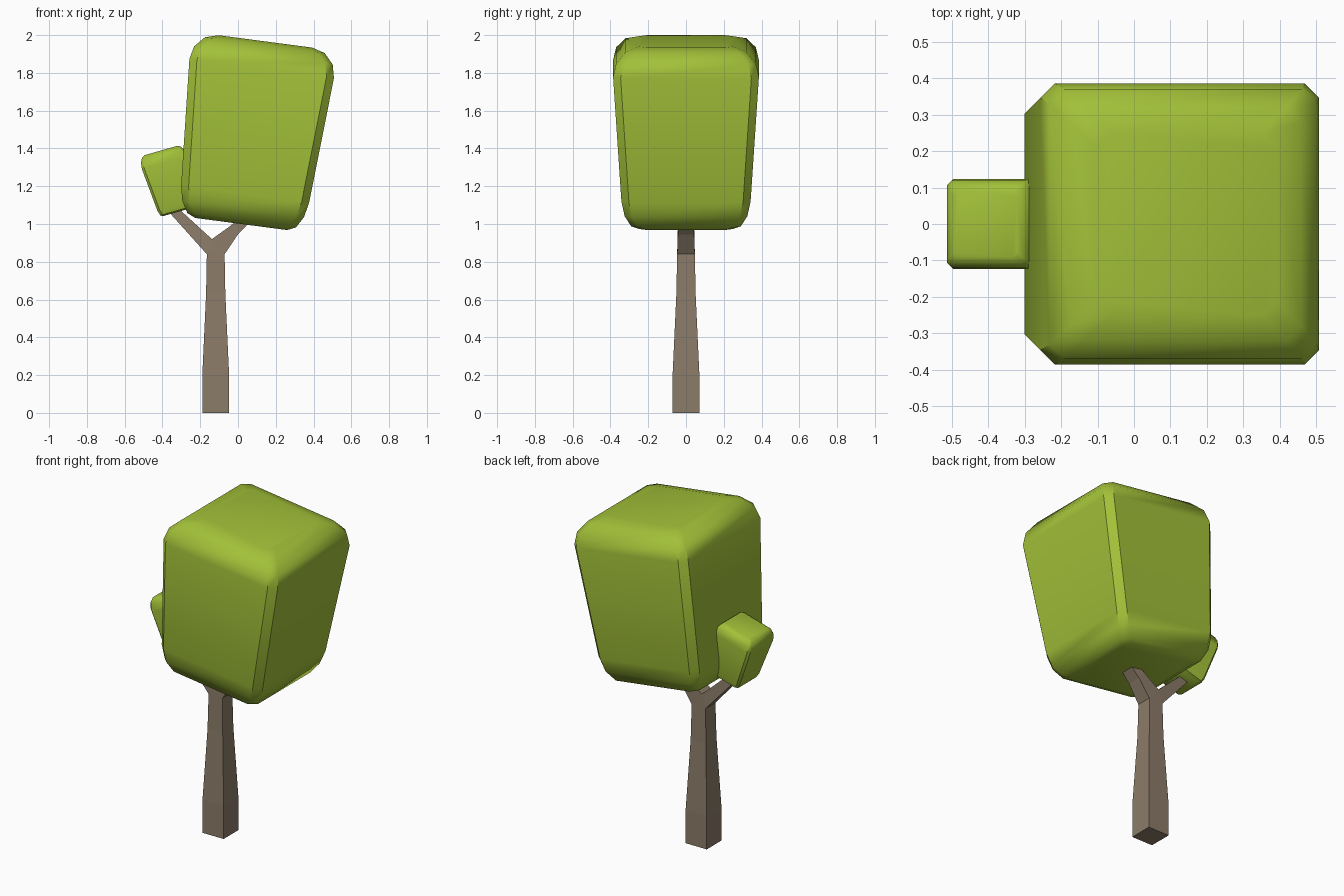
import bpy, bmesh
from math import radians
from mathutils import Matrix

if "Cube" in bpy.data.objects:
    bpy.data.objects.remove(bpy.data.objects["Cube"])


def material(name, color):
    m = bpy.data.materials.new(name)
    m.diffuse_color = color
    m.use_nodes = True
    m.node_tree.nodes["Principled BSDF"].inputs["Base Color"].default_value = m.diffuse_color
    return m


leaf = material("leaf_green", (0.36, 0.53, 0.04, 1))
bark = material("bark_brown", (0.26, 0.20, 0.14, 1))


def bridge(bm, a, b):
    n = len(a)
    for i in range(n):
        bm.faces.new((a[i], a[(i + 1) % n], b[(i + 1) % n], b[i]))


def finish(bm, name, mat, smooth):
    bmesh.ops.recalc_face_normals(bm, faces=bm.faces)
    me = bpy.data.meshes.new(name)
    bm.to_mesh(me)
    bm.free()
    ob = bpy.data.objects.new(name, me)
    bpy.context.collection.objects.link(ob)
    me.materials.append(mat)
    if smooth:
        bpy.ops.object.select_all(action='DESELECT')
        ob.select_set(True)
        bpy.context.view_layer.objects.active = ob
        bpy.ops.object.shade_smooth_by_angle(angle=radians(40))
    return ob


def foliage(name, profile, chamfer, base, tilt):
    """Tapered block: chamfered squares lofted along a tilted axis."""
    bm = bmesh.new()
    rings = []
    for h, z in profile:
        k = h - chamfer
        pts = [(h, -k), (h, k), (k, h), (-k, h), (-h, k), (-h, -k), (-k, -h), (k, -h)]
        rings.append([bm.verts.new((x, y, z)) for x, y in pts])
    for a, b in zip(rings, rings[1:]):
        bridge(bm, a, b)
    bm.faces.new(rings[0])
    bm.faces.new(rings[-1])
    bm.transform(Matrix.Translation(base) @ Matrix.Rotation(radians(tilt), 4, 'Y'))
    return finish(bm, name, leaf, True)


# Large crown and small side clump
foliage("crown",
        [(.245, 0), (.29, .02), (.325, .08), (.342, .16),
         (.386, .83), (.37, .90), (.32, .955), (.25, .975)],
        .04, (.017, 0, 1.0), 7.5)
foliage("side_clump",
        [(.085, 0), (.098, .008), (.106, .035),
         (.124, .27), (.119, .305), (.106, .329), (.09, .337)],
        .013, (-.315, 0, 1.065), -16)

# Trunk with forked branches
bm = bmesh.new()


def section(p, q, hy):
    """Rectangular cross-section spanning p to q in the xz plane."""
    return [bm.verts.new(c) for c in ((p[0], -hy, p[1]), (q[0], -hy, q[1]),
                                      (q[0], hy, q[1]), (p[0], hy, p[1]))]


cx = -.118
trunk = [section((cx - h, z), (cx + h, z), h)
         for h, z in ((.071, 0), (.071, .2), (.051, .63), (.047, .84))]
for a, b in zip(trunk, trunk[1:]):
    bridge(bm, a, b)
bm.faces.new(trunk[0])

# Fork wedge
tl, tr, br, bl = trunk[-1]
cf = bm.verts.new((-.138, -.045, .92))
cb = bm.verts.new((-.138, .045, .92))
bm.faces.new((tl, tr, cf))
bm.faces.new((bl, br, cb))


def branch(start, *sections):
    rings = [start] + [section(*s) for s in sections]
    for a, b in zip(rings, rings[1:]):
        bridge(bm, a, b)
    bm.faces.new(rings[-1])


branch([tl, cf, cb, bl], ((-.385, 1.085), (-.335, 1.10), .03))
branch([cf, tr, br, cb], ((-.04, .99), (0, .945), .043), ((.05, 1.07), (.11, 1.06), .035))
finish(bm, "trunk_and_branches", bark, False)
